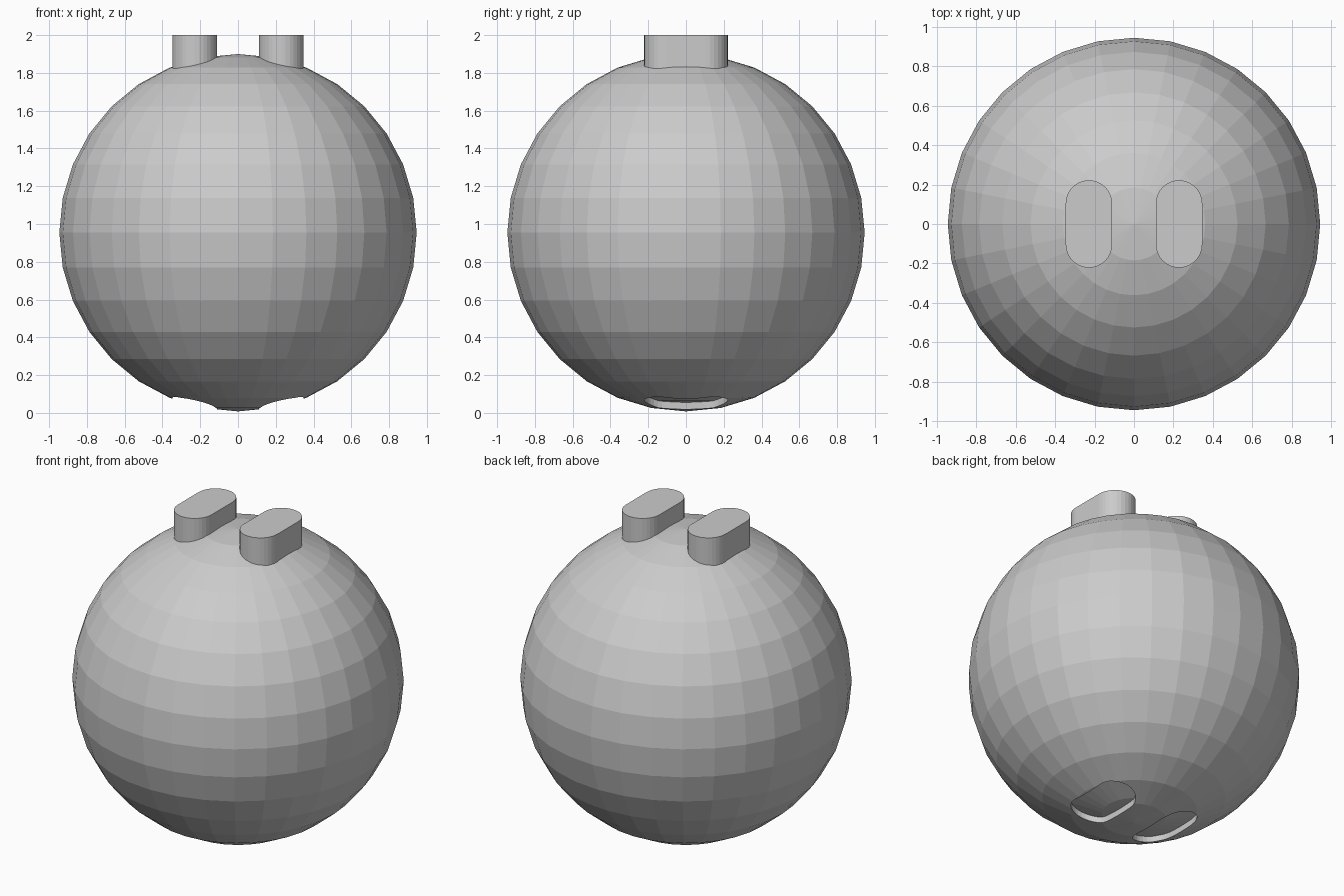
import bpy, bmesh, math

if "Cube" in bpy.data.objects:
    bpy.data.objects.remove(bpy.data.objects["Cube"])

R, CZ = 0.946, 0.954        # ball radius and centre height
PEG_X, HALF_W, HALF_L = 0.229, 0.118, 0.222
RECESS = 0.037              # depth of the bottom sockets


def ball(name, z):
    bpy.ops.mesh.primitive_uv_sphere_add(segments=32, ring_count=16, radius=R, location=(0, 0, z))
    ob = bpy.context.object
    ob.name = name
    return ob


def slot_prisms(name, z0, z1, n=16):
    """Two upright prisms with rounded-slot outlines, side by side."""
    bm = bmesh.new()
    straight = HALF_L - HALF_W
    for cx in (-PEG_X, PEG_X):
        ring = []
        for start, cy in ((0, straight), (math.pi, -straight)):
            for i in range(n + 1):
                a = start + math.pi * i / n
                ring.append(bm.verts.new((cx + HALF_W * math.cos(a), cy + HALF_W * math.sin(a), z0)))
        base = bm.faces.new(ring)
        ext = bmesh.ops.extrude_face_region(bm, geom=[base])
        top = [v for v in ext["geom"] if isinstance(v, bmesh.types.BMVert)]
        bmesh.ops.translate(bm, verts=top, vec=(0, 0, z1 - z0))
    bmesh.ops.recalc_face_normals(bm, faces=bm.faces)
    me = bpy.data.meshes.new(name)
    bm.to_mesh(me)
    bm.free()
    ob = bpy.data.objects.new(name, me)
    bpy.context.collection.objects.link(ob)
    return ob


def boolean(target, tool, op):
    """Apply a boolean and remove the tool object."""
    mod = target.modifiers.new("cut", 'BOOLEAN')
    mod.operation, mod.object, mod.solver = op, tool, 'EXACT'
    bpy.context.view_layer.objects.active = target
    bpy.ops.object.modifier_apply(modifier=mod.name)
    bpy.data.objects.remove(tool, do_unlink=True)


# faceted ball
body = ball("ball_body", CZ)

# shallow sockets underneath, with floors that follow the ball's curve
sockets = slot_prisms("socket_cutter", -0.1, 0.3)
boolean(sockets, ball("socket_floor", CZ + RECESS), 'DIFFERENCE')
boolean(body, sockets, 'DIFFERENCE')

# two rounded pegs on top
boolean(body, slot_prisms("top_pegs", 1.6, 2.0), 'UNION')
for p in body.data.polygons:
    p.use_smooth = False
